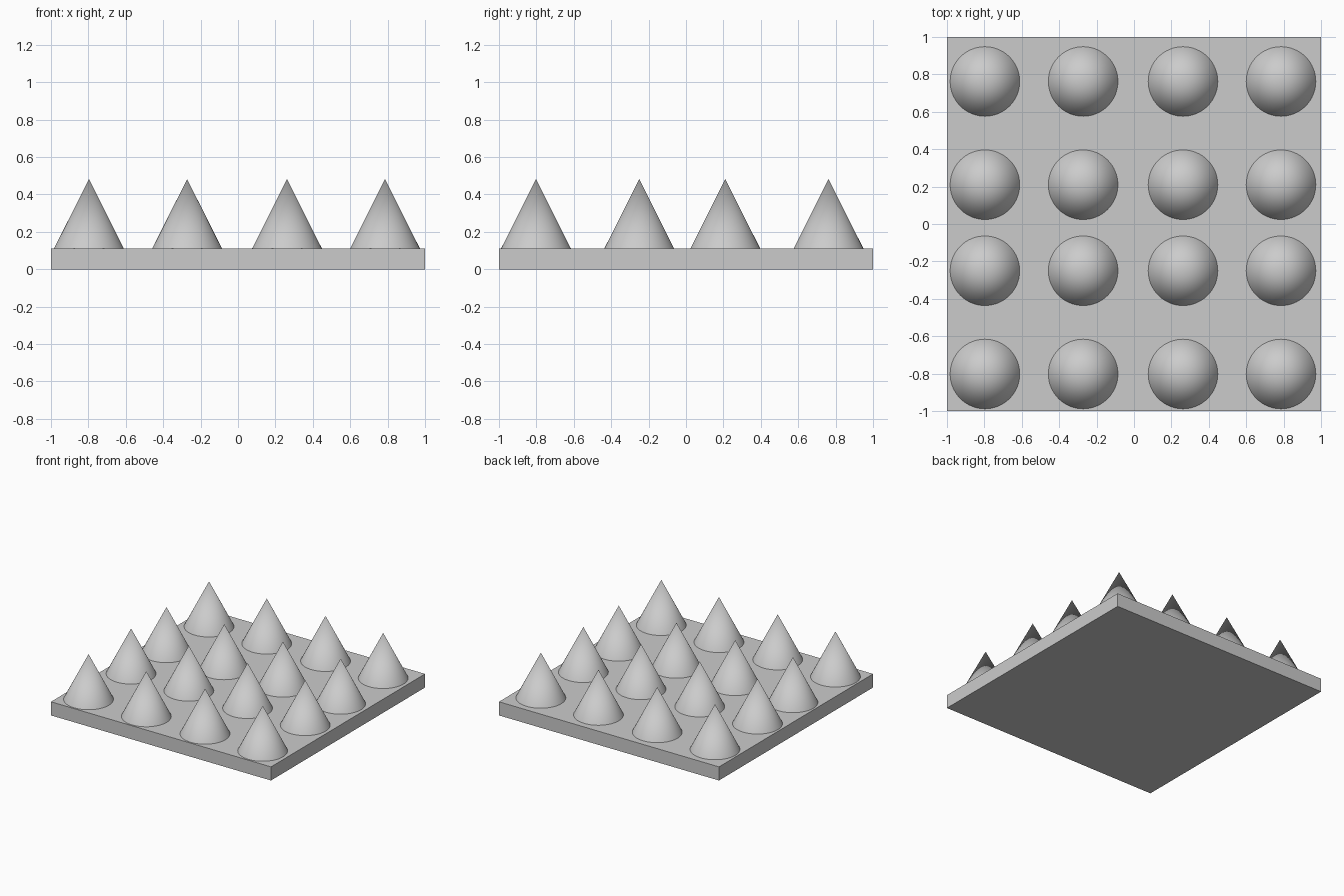
import bpy

if "Cube" in bpy.data.objects:
    bpy.data.objects.remove(bpy.data.objects["Cube"])

PLATE_H = 0.112
TIP_Z = 0.482
RADIUS = 0.186
XS = (-0.797, -0.272, 0.262, 0.786)
YS = (-0.802, -0.25, 0.21, 0.762)

# Square base plate
bpy.ops.mesh.primitive_cube_add(size=1, location=(0, 0, PLATE_H / 2))
plate = bpy.context.object
plate.name = "base_plate"
plate.scale = (2, 2, PLATE_H)
bpy.ops.object.transform_apply(location=False, rotation=False, scale=True)

# Grid of cone spikes standing on the plate, sharing one mesh
height = TIP_Z - PLATE_H
bpy.ops.mesh.primitive_cone_add(vertices=64, radius1=RADIUS, radius2=0, depth=height)
first = bpy.context.object
bpy.ops.object.shade_smooth_by_angle()
spots = [(x, y) for y in YS for x in XS]
for i, (x, y) in enumerate(spots):
    spike = first if i == 0 else first.copy()
    if i:
        bpy.context.collection.objects.link(spike)
    spike.name = f"cone_spike_{i + 1}"
    spike.location = (x, y, PLATE_H + height / 2)
